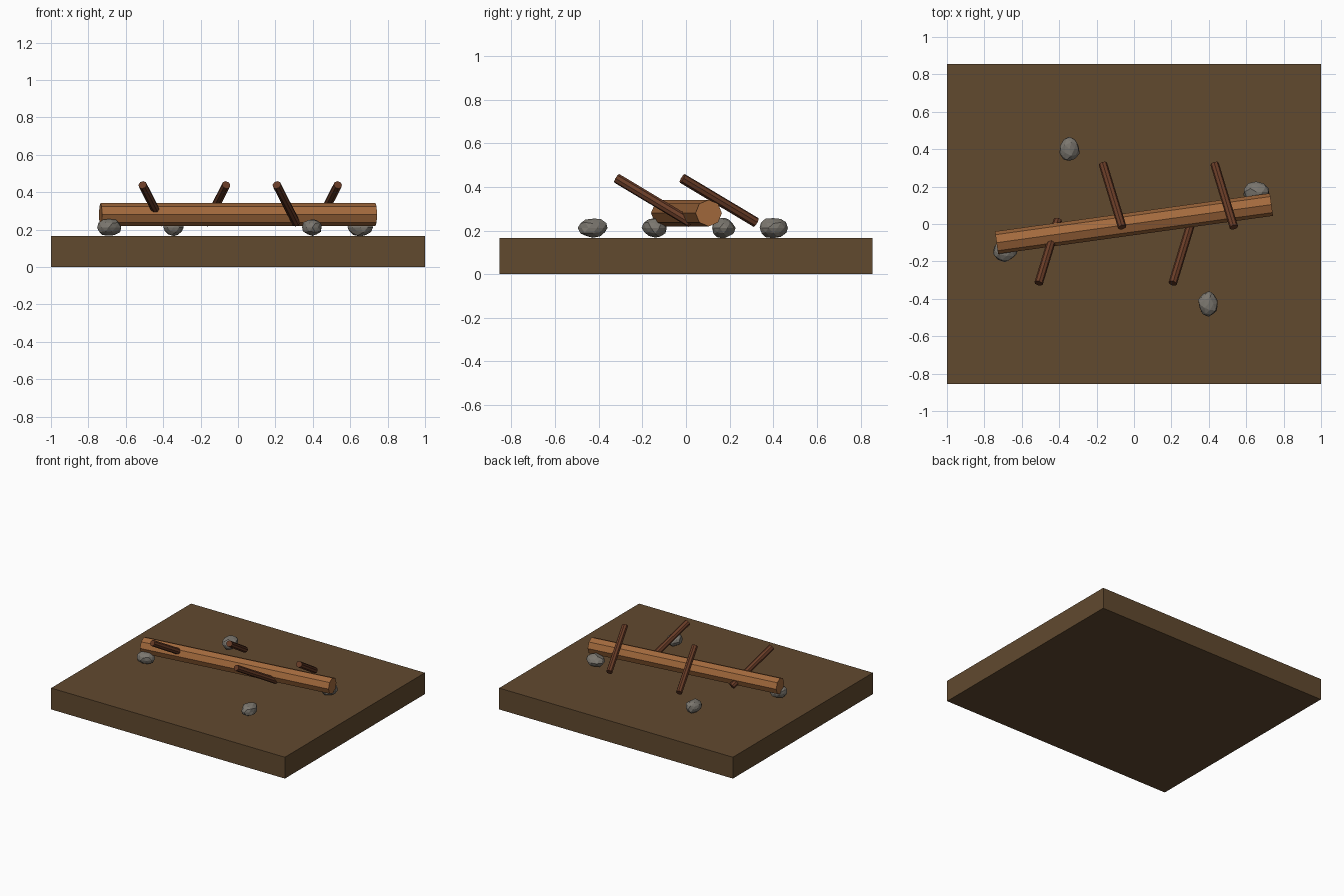
import bpy, math, random
from mathutils import Vector

if "Cube" in bpy.data.objects:
    bpy.data.objects.remove(bpy.data.objects["Cube"])

random.seed(4)


def material(name, rgb):
    m = bpy.data.materials.new(name)
    m.diffuse_color = (*rgb, 1)
    m.use_nodes = True
    m.node_tree.nodes["Principled BSDF"].inputs["Base Color"].default_value = m.diffuse_color
    return m


SOIL = material("soil", (0.12, 0.067, 0.028))
BARK = material("log_wood", (0.37, 0.145, 0.047))
TWIG = material("stick_wood", (0.14, 0.045, 0.02))
STONE = material("stone", (0.2, 0.185, 0.16))


def finish(name, mat):
    ob = bpy.context.object
    ob.name = name
    ob.data.materials.append(mat)
    return ob


def rod(name, a, b, radius, mat):
    # eight-sided flat-shaded rod between two points
    a, b = Vector(a), Vector(b)
    d = b - a
    bpy.ops.mesh.primitive_cylinder_add(vertices=8, radius=radius, depth=d.length,
                                        location=(a + b) / 2)
    ob = finish(name, mat)
    yaw, tilt = math.atan2(d.y, d.x), math.acos(d.z / d.length)
    ob.rotation_euler = (0, tilt, yaw)
    return ob


# ground slab
bpy.ops.mesh.primitive_cube_add(size=1, location=(0, 0, 0.0825))
finish("ground_slab", SOIL).scale = (2, 1.71, 0.165)

# main log
rod("log", (-0.735, -0.1, 0.28), (0.735, 0.104, 0.28), 0.061, BARK)

# slanted sticks leaning across the log: (x, y) of the upper end, sideways lean
for i, (x, y, lean) in enumerate([(-0.51, -0.317, 0.103), (0.207, -0.317, 0.103),
                                  (-0.063, -0.017, -0.103), (0.534, -0.017, -0.103)]):
    rod(f"stick_{i + 1}", (x + lean, y + 0.338, 0.237), (x, y, 0.439), 0.023, TWIG)

# faceted stones
for i, (x, y, rx, ry) in enumerate([(-0.69, -0.142, 0.068, 0.06), (-0.345, 0.4, 0.056, 0.07),
                                    (0.398, -0.427, 0.056, 0.07), (0.653, 0.172, 0.07, 0.056)]):
    bpy.ops.mesh.primitive_ico_sphere_add(subdivisions=2, radius=1, location=(x, y, 0.212))
    ob = finish(f"stone_{i + 1}", STONE)
    for v in ob.data.vertices:
        v.co *= random.uniform(0.88, 1.04)
    ob.scale = (rx, ry, 0.048)
